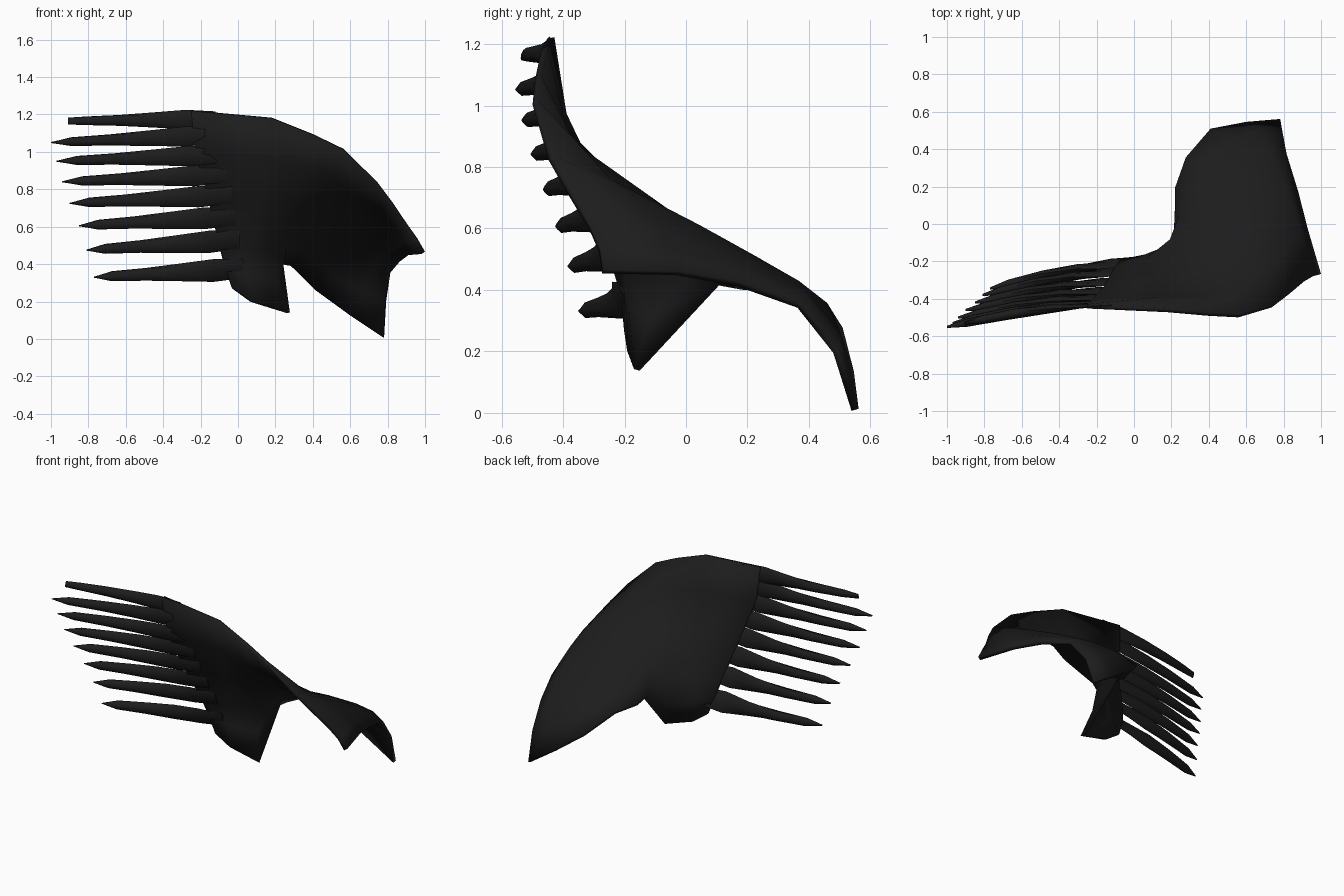
import bpy, bmesh, math
from mathutils import Vector

if "Cube" in bpy.data.objects:
    bpy.data.objects.remove(bpy.data.objects["Cube"])

black = bpy.data.materials.new("feather black")
black.diffuse_color = (0.012, 0.012, 0.012, 1)
black.use_nodes = True
black.node_tree.nodes["Principled BSDF"].inputs["Base Color"].default_value = black.diffuse_color


def make_object(name, bm, angle):
    bmesh.ops.recalc_face_normals(bm, faces=bm.faces)
    me = bpy.data.meshes.new(name)
    bm.to_mesh(me)
    bm.free()
    me.materials.append(black)
    ob = bpy.data.objects.new(name, me)
    bpy.context.collection.objects.link(ob)
    bpy.ops.object.select_all(action='DESELECT')
    ob.select_set(True)
    bpy.context.view_layer.objects.active = ob
    bpy.ops.object.shade_smooth_by_angle(angle=math.radians(angle))
    return ob


# Wing sheet: sections run from leading edge to trailing edge, wrist to shoulder
wrist = [(-.25, -.44, 1.22), (-.23, -.42, 1.0), (-.16, -.345, .75),
         (-.10, -.235, .5), (-.07, -.20, .38), (-.03, -.19, .27)]
sections = [
    wrist,
    [(.18, -.46, 1.18), (.15, -.40, .97), (.12, -.31, .74), (.07, -.195, .48), (.06, -.175, .34), (.07, -.18, .20)],
    [(.40, -.48, 1.09), (.36, -.40, .92), (.30, -.28, .72), (.20, -.09, .48), (.22, -.11, .31), (.27, -.16, .14)],
    [(.56, -.49, 1.01), (.51, -.37, .87), (.43, -.20, .72), (.31, -.03, .57), (.25, .04, .49), (.23, .11, .42)],
    [(.74, -.44, .83), (.67, -.25, .75), (.58, -.06, .65), (.43, .09, .56), (.32, .15, .48), (.225, .19, .41)],
    [(.82, -.38, .72), (.77, -.18, .70), (.68, .04, .60), (.52, .22, .50), (.39, .30, .45), (.28, .35, .40)],
    [(.90, -.31, .60), (.85, -.09, .59), (.75, .16, .52), (.62, .36, .42), (.51, .45, .35), (.41, .50, .27)],
    [(.95, -.28, .53), (.89, -.06, .52), (.82, .17, .47), (.73, .38, .39), (.67, .49, .26), (.60, .535, .13)],
    [(.99, -.27, .46), (.92, -.03, .455), (.87, .17, .42), (.81, .37, .35), (.79, .49, .20), (.78, .55, .01)],
]
bm = bmesh.new()
grid = [[bm.verts.new(p) for p in row] for row in sections]
for a, b in zip(grid, grid[1:]):
    for j in range(len(a) - 1):
        bm.faces.new((a[j], a[j + 1], b[j + 1], b[j]))
wing = make_object("wing_sheet", bm, 60)
mod = wing.modifiers.new("thickness", 'SOLIDIFY')
mod.thickness = 0.024
mod.offset = 0


def sheet_y(z):
    # depth of the wing sheet at its wrist edge
    for p, q in zip(wrist, wrist[1:]):
        if q[2] <= z <= p[2]:
            return p[1] + (q[1] - p[1]) * (p[2] - z) / (p[2] - q[2])
    return wrist[0][1]


# Flight feathers: tapered blades with an oval section, twisting from the sheet's slope
def feather(i, base, tip, width, slope, blunt):
    base, tip = Vector(base), Vector(tip)
    # position along, half height, half depth, twist
    profile = [(0, .8, .2, slope), (.2, 1, .55, slope), (.42, .78, 1.2, 0), (.65, .56, 1.3, .3),
               (.88, .44, 1.1, .3), (1, .35 if blunt else .04, .3, .3)]
    bm = bmesh.new()
    rings = []
    for t, h, d, tw in profile:
        c = base.lerp(tip, t)
        c.y += 0.02 * math.sin(math.pi * t)
        ring = []
        for k in range(8):
            a = math.tau * k / 8
            u, v = math.cos(a) * width * h, math.sin(a) * .02 * d
            ring.append(bm.verts.new(c + Vector((0, u * tw + v, u - v * tw))))
        rings.append(ring)
    for r, s in zip(rings, rings[1:]):
        for k in range(8):
            bm.faces.new((r[k], r[(k + 1) % 8], s[(k + 1) % 8], s[k]))
    bm.faces.new(rings[0])
    bm.faces.new(rings[-1])
    make_object("flight_feather_%d" % (i + 1), bm, 50)


# x, y, z of each feather tip and z of its base, from the top one down
tips = [(-.91, -.53, 1.165, 1.175), (-1.0, -.55, 1.05, 1.09), (-.97, -.53, .95, .985), (-.94, -.50, .84, .88),
        (-.90, -.46, .725, .77), (-.85, -.42, .605, .655), (-.81, -.38, .475, .53), (-.77, -.345, .33, .375)]
for i, (x, y, z, base_z) in enumerate(tips):
    t = i / 7
    base = (-.12 + .15 * t, sheet_y(base_z) + .004, base_z)
    feather(i, base, (x, y, z), .052 + .009 * t, -.1 - .35 * t, i == 0)
